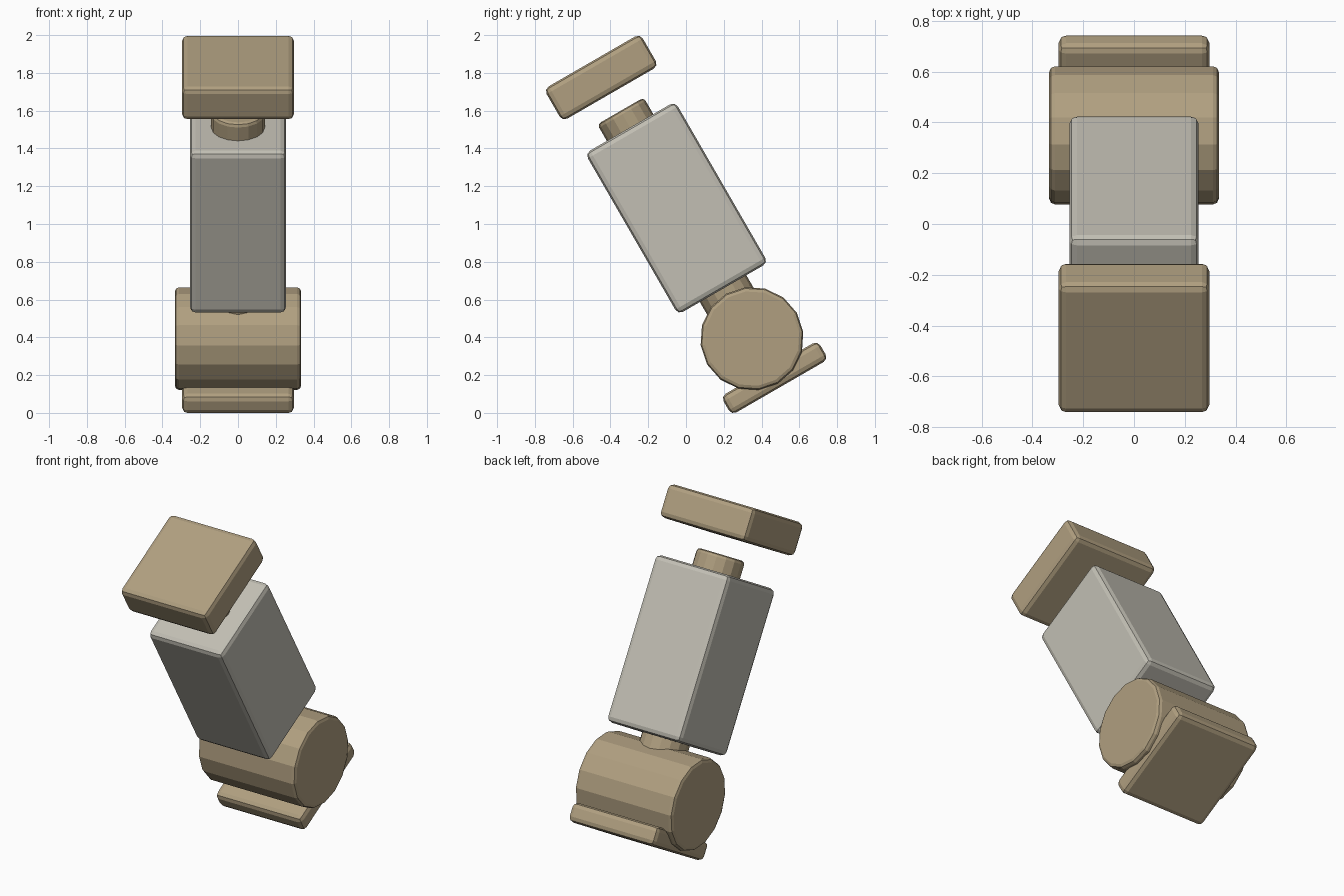
import bpy, math
from mathutils import Matrix, Vector

if "Cube" in bpy.data.objects:
    bpy.data.objects.remove(bpy.data.objects["Cube"])

TILT = Matrix.Rotation(math.radians(30), 4, 'X')  # whole model leans back to front


def material(name, rgb):
    m = bpy.data.materials.new(name)
    m.diffuse_color = (*rgb, 1)
    m.use_nodes = True
    m.node_tree.nodes["Principled BSDF"].inputs["Base Color"].default_value = m.diffuse_color
    return m


TAN = material("warm_tan", (0.434, 0.347, 0.216))
GREY = material("light_grey", (0.539, 0.521, 0.456))


def finish(name, mat, height, bevel, spin=Matrix.Identity(4)):
    """Place the active mesh on the leaning axis, then round its edges."""
    ob = bpy.context.object
    ob.name = name
    ob.data.materials.append(mat)
    ob.data.transform(spin)
    ob.matrix_world = TILT @ Matrix.Translation(Vector((0, 0.499, height)))
    mod = ob.modifiers.new("edges", 'BEVEL')
    mod.width = bevel
    mod.segments = 2
    mod.limit_method = 'ANGLE'
    mod.angle_limit = math.radians(40)
    return ob


def box(name, size, height, mat, bevel=0.03):
    bpy.ops.mesh.primitive_cube_add(size=1)
    finish(name, mat, height, bevel, Matrix.Diagonal((*size, 1)))


def cylinder(name, radius, depth, height, mat, bevel, spin=Matrix.Identity(4)):
    bpy.ops.mesh.primitive_cylinder_add(vertices=16, radius=radius, depth=depth)
    finish(name, mat, height, bevel, spin)


# floating top plate and thin base plate
box("top_plate", (0.594, 0.588, 0.197), 1.762, TAN)
box("base_plate", (0.594, 0.592, 0.114), -0.074, TAN)

# main body with a collar at each end
box("body", (0.51, 0.55, 0.985), 0.964, GREY)
cylinder("top_collar", 0.142, 0.22, 1.448, TAN, 0.02)
cylinder("bottom_collar", 0.142, 0.25, 0.42, TAN, 0.02)

# sideways drum
cylinder("drum", 0.274, 0.668, 0.166, TAN, 0.022,
         Matrix.Rotation(math.radians(90), 4, 'Y'))
